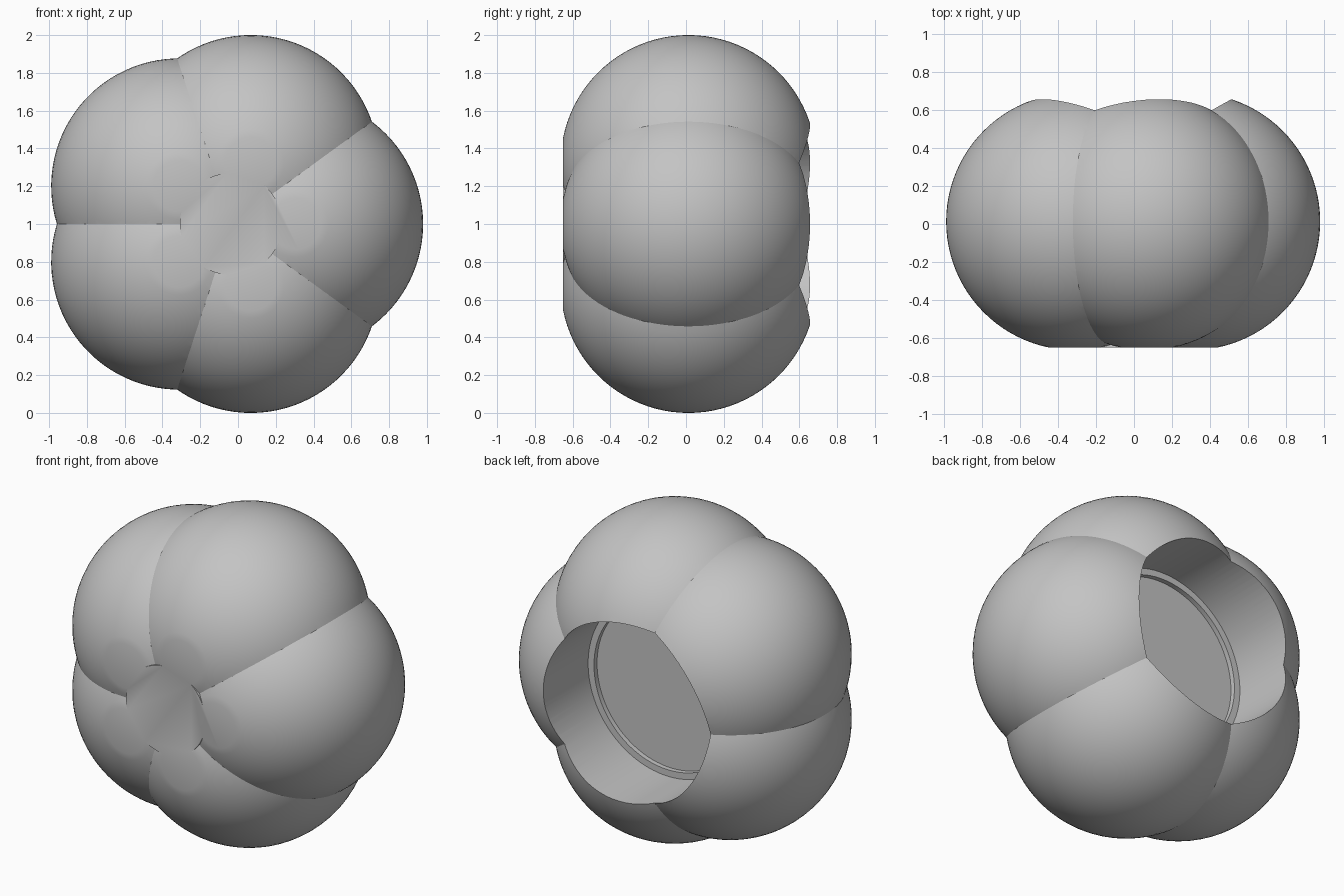
import bpy, math
from mathutils import Vector

cube = bpy.data.objects.get("Cube")
if cube:
    bpy.data.objects.remove(cube, do_unlink=True)

AXIS_X, AXIS_Z = -0.037, 1.0      # ring axis runs along y
LOBES, RING, RADIUS = 5, 0.34, 0.677
FRONT = -0.65

grey = bpy.data.materials.new("plain grey")
grey.use_nodes = True
grey.diffuse_color = (0.55, 0.55, 0.55, 1)
grey.node_tree.nodes["Principled BSDF"].inputs["Base Color"].default_value = (0.55, 0.55, 0.55, 1)


def finish(name):
    obj = bpy.context.object
    obj.name = name
    obj.data.materials.append(grey)
    return obj


def lobe(index):
    angle = math.tau * index / LOBES
    bpy.ops.mesh.primitive_uv_sphere_add(
        segments=96, ring_count=48, radius=RADIUS,
        location=(AXIS_X + RING * math.cos(angle), 0.013, AXIS_Z + RING * math.sin(angle)),
        rotation=(math.pi / 2, 0.013 * index, 0))
    return finish("lobe")


def disc(name, radius, y0, y1):
    bpy.ops.mesh.primitive_cylinder_add(
        vertices=96, radius=radius, depth=y1 - y0,
        location=(AXIS_X, (y0 + y1) / 2, AXIS_Z), rotation=(math.pi / 2, 0, 0))
    return finish(name)


def combine(target, other, operation):
    mod = target.modifiers.new(operation, 'BOOLEAN')
    mod.operation = operation
    mod.solver = 'EXACT'
    mod.object = other
    bpy.context.view_layer.objects.active = target
    bpy.ops.object.modifier_apply(modifier=mod.name)
    bpy.data.objects.remove(other, do_unlink=True)


# Five rounded lobes merged into one knob
knob = lobe(0)
knob.name = "lobed_knob"
for i in range(1, LOBES):
    combine(knob, lobe(i), 'UNION')

# Central front disc, then a flat cut across the whole front
combine(knob, disc("front_disc", 0.27, FRONT - 0.03, -0.3), 'UNION')
bpy.ops.mesh.primitive_cube_add(size=2, location=(0, FRONT - 1, AXIS_Z))
combine(knob, finish("front_cutter"), 'DIFFERENCE')

# Round socket in the back with a slightly sunken floor
combine(knob, disc("socket_cutter", 0.55, 0.22, 1.0), 'DIFFERENCE')
combine(knob, disc("floor_cutter", 0.51, 0.19, 0.5), 'DIFFERENCE')

# Smooth lobes with crisp creases and rims
bpy.ops.object.select_all(action='DESELECT')
knob.select_set(True)
bpy.context.view_layer.objects.active = knob
bpy.ops.object.shade_smooth_by_angle(angle=math.radians(30))
